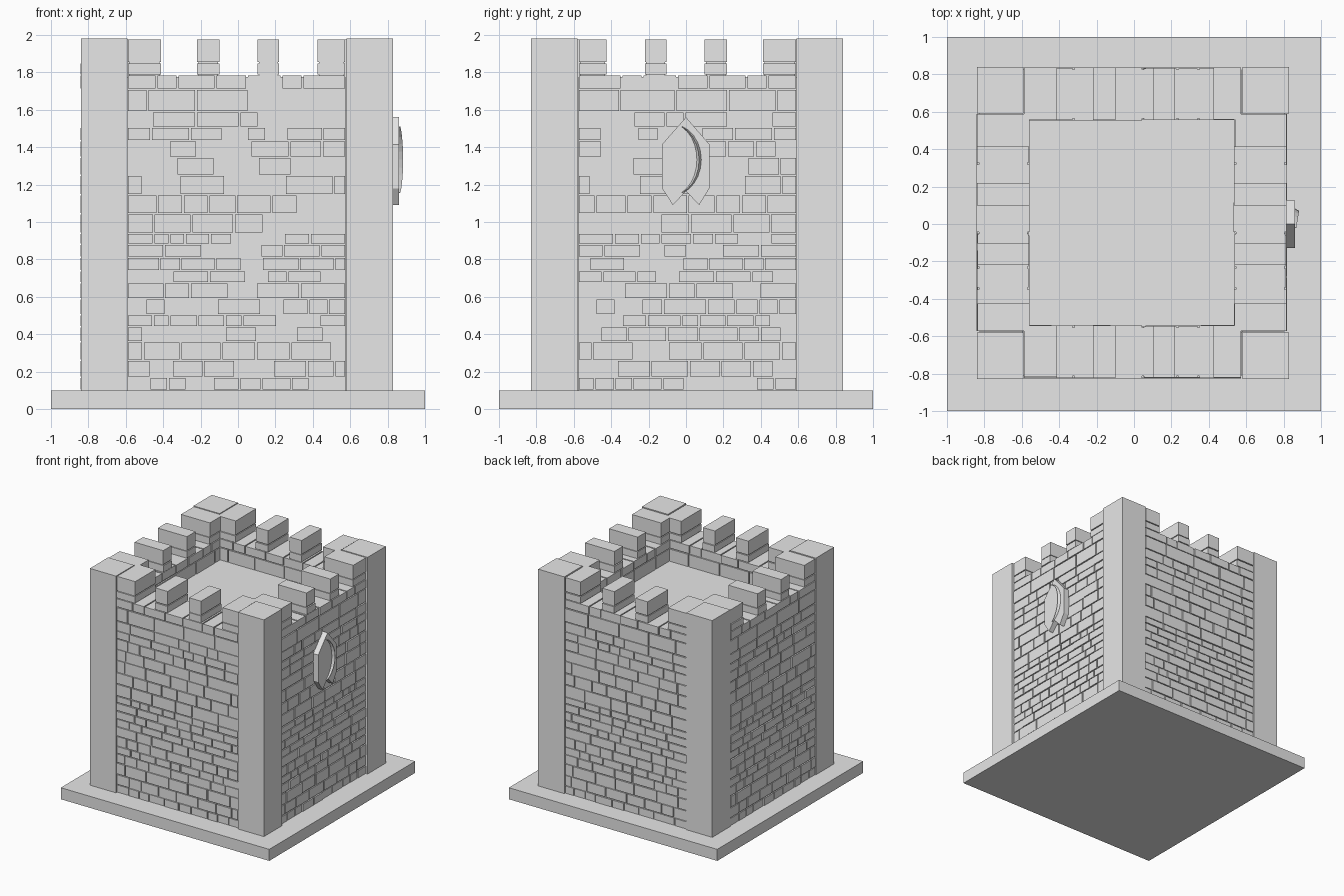
import bpy, bmesh, math, random
from mathutils import Matrix, Vector

if "Cube" in bpy.data.objects:
    bpy.data.objects.remove(bpy.data.objects["Cube"])

random.seed(7)

stone = bpy.data.materials.new("light_grey_stone")
stone.diffuse_color = (0.8, 0.8, 0.8, 1)
stone.use_nodes = True
stone.node_tree.nodes["Principled BSDF"].inputs["Base Color"].default_value = stone.diffuse_color


def add_box(bm, x0, x1, y0, y1, z0, z1):
    m = Matrix.Translation(((x0 + x1) / 2, (y0 + y1) / 2, (z0 + z1) / 2))
    m = m @ Matrix.Diagonal((x1 - x0, y1 - y0, z1 - z0, 1))
    bmesh.ops.create_cube(bm, size=1, matrix=m)


def finish(bm, name):
    bmesh.ops.recalc_face_normals(bm, faces=bm.faces)
    mesh = bpy.data.meshes.new(name)
    bm.to_mesh(mesh)
    bm.free()
    mesh.materials.append(stone)
    return place(mesh, name)


def place(mesh, name, loc=(0, 0, 0), turn=0):
    ob = bpy.data.objects.new(name, mesh)
    ob.location = loc
    ob.rotation_euler.z = turn
    bpy.context.collection.objects.link(ob)
    return ob


def box(name, *size):
    bm = bmesh.new()
    add_box(bm, *size)
    return finish(bm, name)


# Base slab, corner pillars and the roof floor inside the battlements
box("base", -1, 1, -1, 1, 0, 0.1)
for side, x0, x1 in (("left", -0.84, -0.59), ("right", 0.58, 0.83)):
    for end, y0, y1 in (("front", -0.83, -0.58), ("back", 0.59, 0.84)):
        box(f"pillar_{end}_{side}", x0, x1, y0, y1, 0.1, 1.98)
box("roof_floor", -0.6, 0.58, -0.58, 0.59, 1.56, 1.6)

# One brick wall, built along x and centred on its thickness
LEFT, RIGHT, HALF, GAP = -0.592, 0.578, 0.14, 0.005
ROWS = [0.1, 0.17, 0.26, 0.36, 0.44, 0.505, 0.59, 0.675, 0.74, 0.81, 0.88,
        0.94, 1.045, 1.145, 1.25, 1.345, 1.435, 1.505, 1.59, 1.71, 1.787]
wall = bmesh.new()


def brick(x0, x1, z0, z1):
    front, back = (random.uniform(-0.004, 0.003) for _ in range(2))
    add_box(wall, x0 + GAP, x1 - GAP, -HALF - front, HALF + back,
            z0 + GAP * 0.8, z1 - GAP * 0.8)


for z0, z1 in zip(ROWS, ROWS[1:]):
    h = z1 - z0
    x = LEFT
    width = random.uniform(0.08, 0.2)
    while x < RIGHT:
        end = x + width
        if RIGHT - end < 0.06:
            end = RIGHT
        brick(x, end, z0, z1)
        x = end
        width = random.uniform(1.0, 2.3) * (0.035 + 0.8 * h)

# Mortar core set back between the bricks
add_box(wall, LEFT + 0.002, RIGHT - 0.002, -HALF + 0.01, HALF - 0.01, 0.1, 1.775)

# Battlements: a thin course with a taller block on top
for x0, x1 in ((LEFT, -0.408), (-0.223, -0.095), (0.1, 0.225), (0.42, RIGHT)):
    brick(x0, x1, 1.785, 1.85)
    brick(x0, x1, 1.85, 1.979)
    add_box(wall, x0 + 0.012, x1 - 0.012, -HALF + 0.01, HALF - 0.01, 1.77, 1.9)

front_wall = finish(wall, "wall_front")
front_wall.location = (0, -0.683, 0)
place(front_wall.data, "wall_back", (0, 0.695, 0))
place(front_wall.data, "wall_left", (-0.7, 0, 0), -math.pi / 2)
place(front_wall.data, "wall_right", (0.675, 0, 0), -math.pi / 2)

# Swallow-tailed plaque on the right wall
outline = [(0, 1.56), (-0.128, 1.415), (-0.128, 1.18), (-0.07, 1.09),
           (0, 1.165), (0.07, 1.09), (0.125, 1.18), (0.125, 1.415)]
bm = bmesh.new()
face = bm.faces.new([bm.verts.new((0.81, y, z)) for y, z in outline])
extruded = bmesh.ops.extrude_face_region(bm, geom=[face])["geom"]
bmesh.ops.translate(bm, vec=(0.05, 0, 0),
                    verts=[v for v in extruded if isinstance(v, bmesh.types.BMVert)])
finish(bm, "plaque")

# Raised crescent on the plaque: a ridged, tapering arc
bm = bmesh.new()
rings = []
STEPS = 10
for i in range(STEPS + 1):
    t = i / STEPS
    a = math.radians(-68 + 136 * t)
    bulge = math.sin(math.pi * t)
    w = 0.002 + 0.010 * bulge
    mid = Vector((0, -0.075 + 0.145 * math.cos(a), 1.333 + 0.19 * math.sin(a)))
    out = Vector((0, math.cos(a), math.sin(a)))
    rings.append([bm.verts.new(mid + out * s + Vector((d, 0, 0)))
                  for s, d in ((-w, 0.855), (w, 0.855), (w, 0.862),
                               (0, 0.868 + 0.015 * bulge), (-w, 0.862))])
for a, b in zip(rings, rings[1:]):
    for k in range(5):
        bm.faces.new((a[k], a[(k + 1) % 5], b[(k + 1) % 5], b[k]))
bm.faces.new(rings[0])
bm.faces.new(rings[-1])
finish(bm, "crescent")
